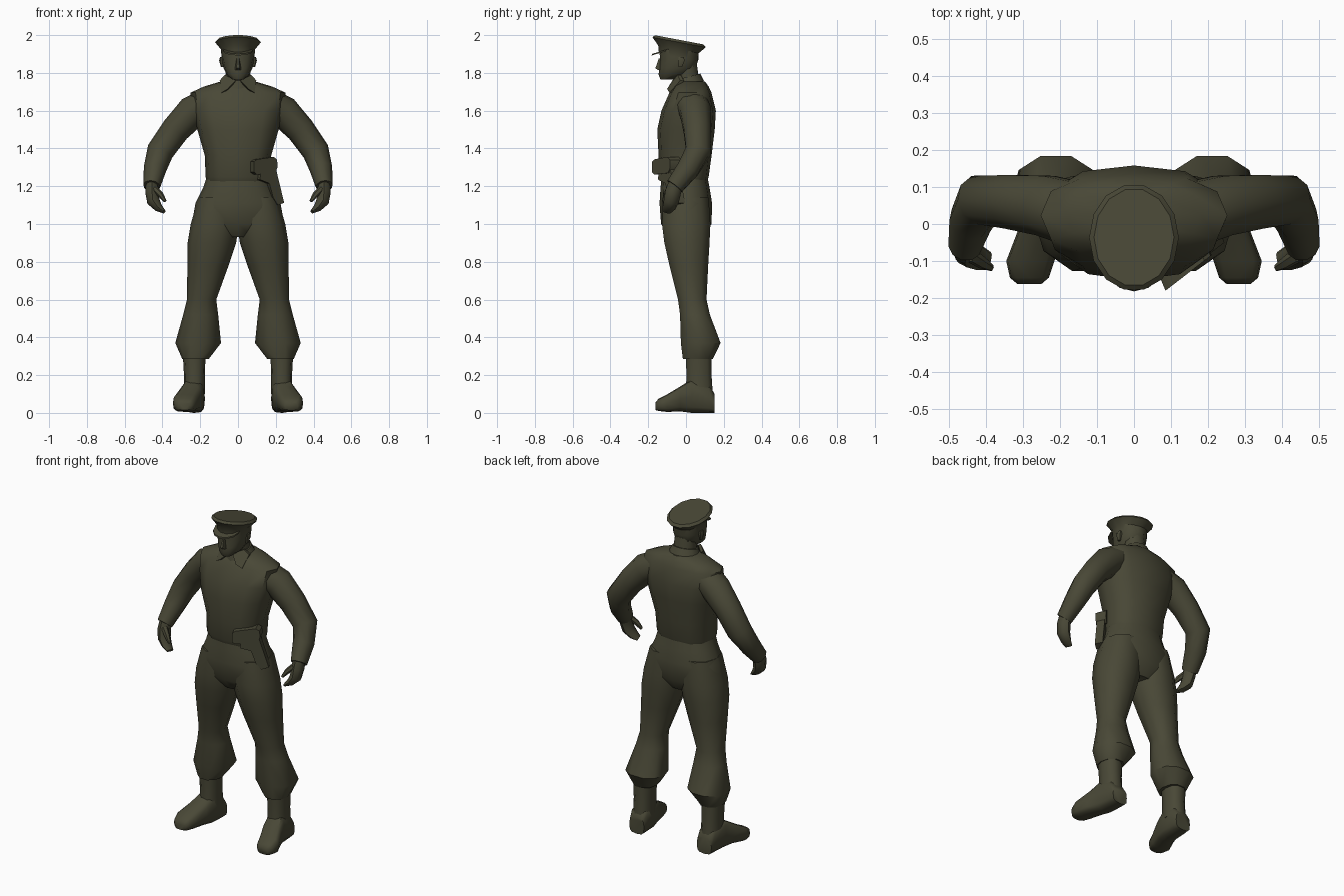
import bpy, bmesh, math
from mathutils import Vector

olive = bpy.data.materials.new("dark olive")
olive.diffuse_color = (0.066, 0.064, 0.037, 1)


def finish(name, bm, mirror=False, angle=45):
    bmesh.ops.recalc_face_normals(bm, faces=bm.faces)
    me = bpy.data.meshes.new(name)
    bm.to_mesh(me)
    bm.free()
    me.materials.append(olive)
    me.shade_smooth()
    me.set_sharp_from_angle(angle=math.radians(angle))
    ob = bpy.data.objects.new(name, me)
    bpy.context.collection.objects.link(ob)
    if mirror:
        ob.modifiers.new("mirror", 'MIRROR').use_axis[0] = True
    return ob


def skin(name, rings, mirror=False, angle=45):
    """Join rings of points into a closed tube."""
    bm = bmesh.new()
    rows = [[bm.verts.new(p) for p in r] for r in rings]
    n = len(rows[0])
    for a, b in zip(rows, rows[1:]):
        for i in range(n):
            j = (i + 1) % n
            bm.faces.new((a[i], a[j], b[j], b[i]))
    bm.faces.new(rows[0])
    bm.faces.new(rows[-1])
    return finish(name, bm, mirror, angle)


def unit_ring(n, p):
    for i in range(n):
        a = 2 * math.pi * i / n
        c, s = math.cos(a), math.sin(a)
        yield (math.copysign(abs(c) ** p, c) if abs(c) > 1e-6 else 0,
               math.copysign(abs(s) ** p, s) if abs(s) > 1e-6 else 0)


def loft(name, secs, n=12, p=1.0, axis='z', slope=0, mirror=False, angle=45):
    """Sections are bounds (a0, a1, b0, b1, position along axis)."""
    rings = []
    for a0, a1, b0, b1, h in secs:
        r = []
        for c, s in unit_ring(n, p):
            a = (a0 + a1) / 2 + c * (a1 - a0) / 2
            b = (b0 + b1) / 2 + s * (b1 - b0) / 2
            k = h + slope * (b - (b0 + b1) / 2)
            r.append((a, b, k) if axis == 'z' else (a, k, b))
        rings.append(r)
    return skin(name, rings, mirror, angle)


def limb(name, secs, n=10, mirror=True):
    """Sections (x, y, z, in-plane radius, y radius) square to the path."""
    pts = [Vector(s[:3]) for s in secs]
    rings = []
    for i, s in enumerate(secs):
        t = (pts[min(i + 1, len(pts) - 1)] - pts[max(i - 1, 0)]).normalized()
        u = Vector((0, 1, 0))
        u = (u - t * u.dot(t)).normalized()
        v = t.cross(u)
        rings.append([pts[i] + v * c * s[3] + u * d * s[4] for c, d in unit_ring(n, 1)])
    return skin(name, rings, mirror)


def plate(name, outer, depth, mirror=False):
    """Flat polygon thickened by the depth vector."""
    d = Vector(depth)
    return skin(name, [[Vector(q) for q in outer], [Vector(q) + d for q in outer]], mirror, 40)


# jacket
loft("jacket", [
    (-.165, .165, -.13, .112, 1.225), (-.172, .172, -.14, .12, 1.25),
    (-.175, .175, -.145, .135, 1.36), (-.215, .215, -.152, .152, 1.5),
    (-.24, .24, -.13, .158, 1.6), (-.252, .252, -.088, .135, 1.695),
    (-.18, .18, -.065, .12, 1.728), (-.09, .09, -.045, .1, 1.755)], p=.8)
limb("sleeve", [
    (.17, .03, 1.635, .08, .09), (.24, .05, 1.595, .086, .085), (.33, .06, 1.50, .076, .076),
    (.412, .065, 1.385, .072, .07), (.44, .01, 1.29, .06, .062), (.457, -.06, 1.2, .045, .05)])

# hands
limb("hand", [
    (.455, -.05, 1.22, .033, .04), (.455, -.068, 1.17, .036, .042),
    (.448, -.078, 1.12, .034, .04), (.42, -.09, 1.085, .022, .035),
    (.392, -.1, 1.065, .01, .025)], n=8)
limb("thumb", [(.44, -.085, 1.185, .018, .02), (.41, -.105, 1.155, .016, .017),
               (.385, -.118, 1.12, .008, .01)], n=6)

# trousers
loft("trouser_seat", [
    (-.162, .162, -.128, .112, 1.26), (-.185, .185, -.135, .125, 1.19),
    (-.225, .225, -.14, .138, 1.11), (-.245, .245, -.132, .135, 1.0),
    (-.14, .14, -.08, .09, .93)], p=.85)
loft("trouser_leg", [
    (.0, .21, -.125, .125, 1.14), (-.005, .25, -.133, .135, 1.0), (.01, .267, -.12, .13, .9),
    (.05, .268, -.092, .122, .78), (.115, .27, -.046, .112, .6), (.105, .29, -.035, .13, .52),
    (.09, .332, -.032, .188, .37), (.155, .295, -.02, .145, .285)],
    n=10, p=.9, mirror=True)

# boots
loft("boot_shaft", [(.172, .292, -.005, .138, .31), (.175, .286, 0, .138, .2),
                    (.175, .288, -.005, .145, .1)], n=10, p=.85, mirror=True)
loft("boot_foot", [
    (.18, .28, 0, .1, .152), (.175, .288, 0, .15, .12), (.178, .296, 0, .178, .03),
    (.19, .318, .008, .14, -.03), (.215, .345, .005, .098, -.1), (.23, .335, .01, .075, -.145),
    (.25, .315, .015, .055, -.162)], n=12, p=.6, axis='y', mirror=True)

# neck, head, nose and ears
loft("neck", [(-.07, .07, -.04, .08, 1.7), (-.062, .062, -.06, .06, 1.85)], n=10)
loft("head", [
    (-.03, .03, -.135, -.07, 1.765), (-.06, .06, -.145, .01, 1.79),
    (-.076, .076, -.142, .052, 1.825), (-.086, .086, -.138, .065, 1.87),
    (-.088, .088, -.14, .065, 1.92)], n=12, p=.85)
loft("nose", [(-.018, .018, -.15, -.12, 1.815), (-.016, .016, -.165, -.12, 1.825),
              (-.008, .008, -.146, -.12, 1.875)], n=6)
loft("ear", [(.075, .09, -.04, -.02, 1.83), (.075, .1, -.045, -.005, 1.865),
             (.075, .095, -.04, -.01, 1.885)], n=6, mirror=True)

# peaked cap
loft("cap", [
    (-.087, .087, -.146, .064, 1.885), (-.091, .091, -.15, .07, 1.925),
    (-.121, .121, -.181, .108, 1.962), (-.108, .108, -.168, .096, 1.975)],
    n=14, slope=-.19, angle=35)
loft("cap_visor", [(-.08, .08, -.182, -.03, 1.915), (-.08, .08, -.18, -.03, 1.923)],
     n=12, slope=.3, angle=35)

# shirt collar
loft("collar", [(-.096, .096, -.075, .095, 1.735), (-.074, .074, -.066, .076, 1.778)],
     n=12, slope=.25, angle=35)
plate("collar_flap", [(.012, -.072, 1.76), (.07, -.045, 1.79), (.097, -.03, 1.76),
                      (.088, -.088, 1.695), (.055, -.1, 1.715)], (-.004, .02, -.003), mirror=True)


# holster on the left hip, lying on a slanted plane
def hip(profile, off):
    return [(x + .6 * off, -.18 + .77 * (x - .085) - .8 * off, z) for x, z in profile]


plate("holster_flap", hip([(.085, 1.33), (.1, 1.342), (.19, 1.355), (.207, 1.34), (.21, 1.3),
                           (.195, 1.27), (.1, 1.262), (.085, 1.275)], 0), (-.025, .06, 0))
plate("holster_body", hip([(.125, 1.28), (.205, 1.29), (.222, 1.22), (.248, 1.112),
                           (.215, 1.1), (.19, 1.14), (.17, 1.215), (.12, 1.235)], -.006),
      (-.02, .045, 0))
